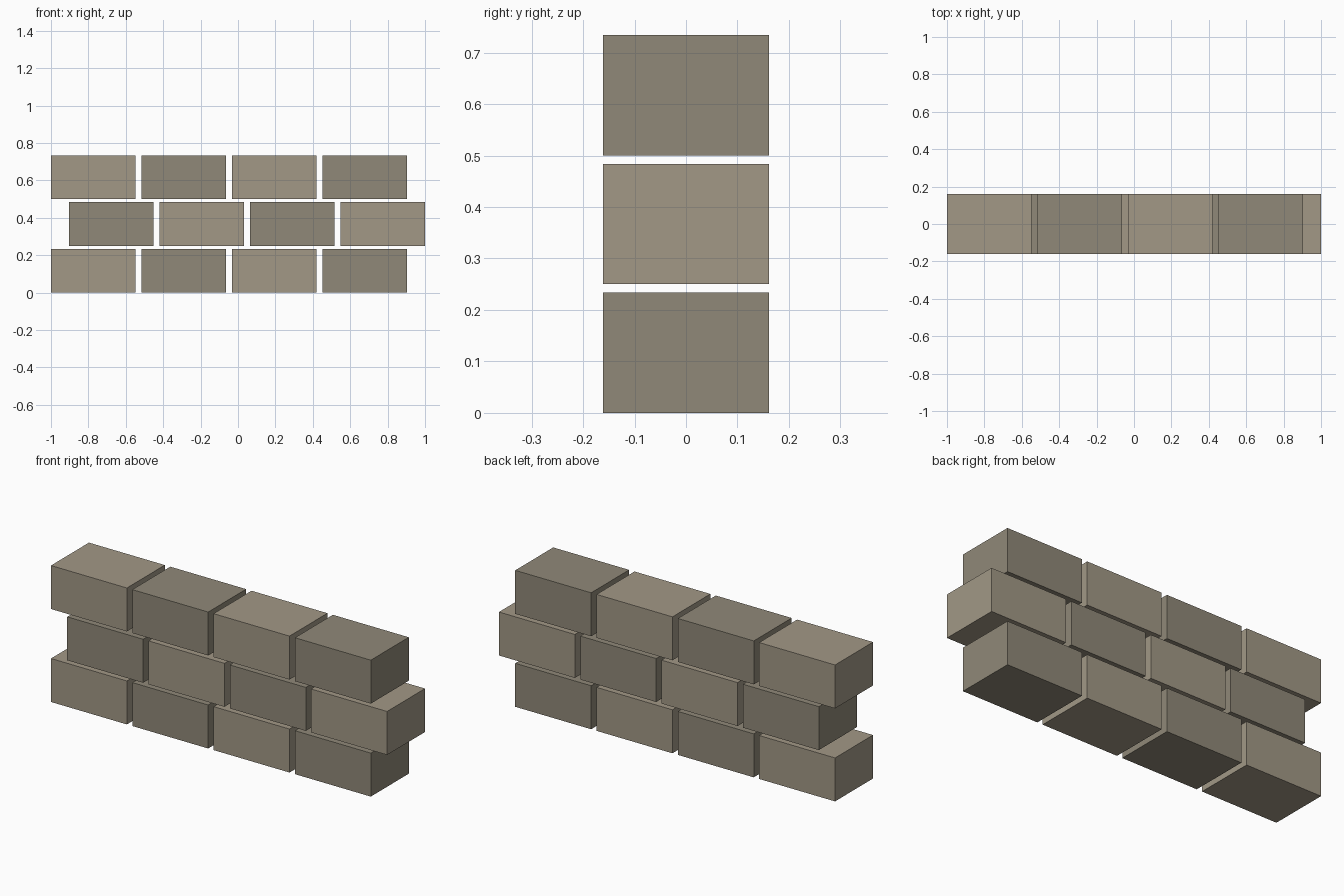
import bpy

if "Cube" in bpy.data.objects:
    bpy.data.objects.remove(bpy.data.objects["Cube"])

U = 1 / 31                                   # base module
LENGTH, DEPTH, HEIGHT = 14 * U, 10 * U, 7.25 * U
PITCH_X, PITCH_Z, SHIFT = 15 * U, 7.75 * U, 3 * U
ROWS, COLUMNS = 3, 4


def material(name, color):
    mat = bpy.data.materials.new(name)
    mat.diffuse_color = (*color, 1)
    mat.use_nodes = True
    mat.node_tree.nodes["Principled BSDF"].inputs["Base Color"].default_value = mat.diffuse_color
    return mat


stones = [material("light_stone", (0.36, 0.315, 0.24)),
          material("dark_stone", (0.28, 0.25, 0.19))]


def block(name, x, z, mat):
    bpy.ops.mesh.primitive_cube_add(size=1, location=(x, 0, z))
    obj = bpy.context.object
    obj.name = name
    obj.scale = (LENGTH, DEPTH, HEIGHT)
    bpy.ops.object.transform_apply(location=False, rotation=False, scale=True)
    obj.data.materials.append(mat)


# Staggered courses of blocks in alternating stone shades
for row in range(ROWS):
    for col in range(COLUMNS):
        x = -1 + LENGTH / 2 + col * PITCH_X + (row % 2) * SHIFT
        z = HEIGHT / 2 + row * PITCH_Z
        block(f"wall_block_{row + 1}_{col + 1}", x, z, stones[(row + col) % 2])
